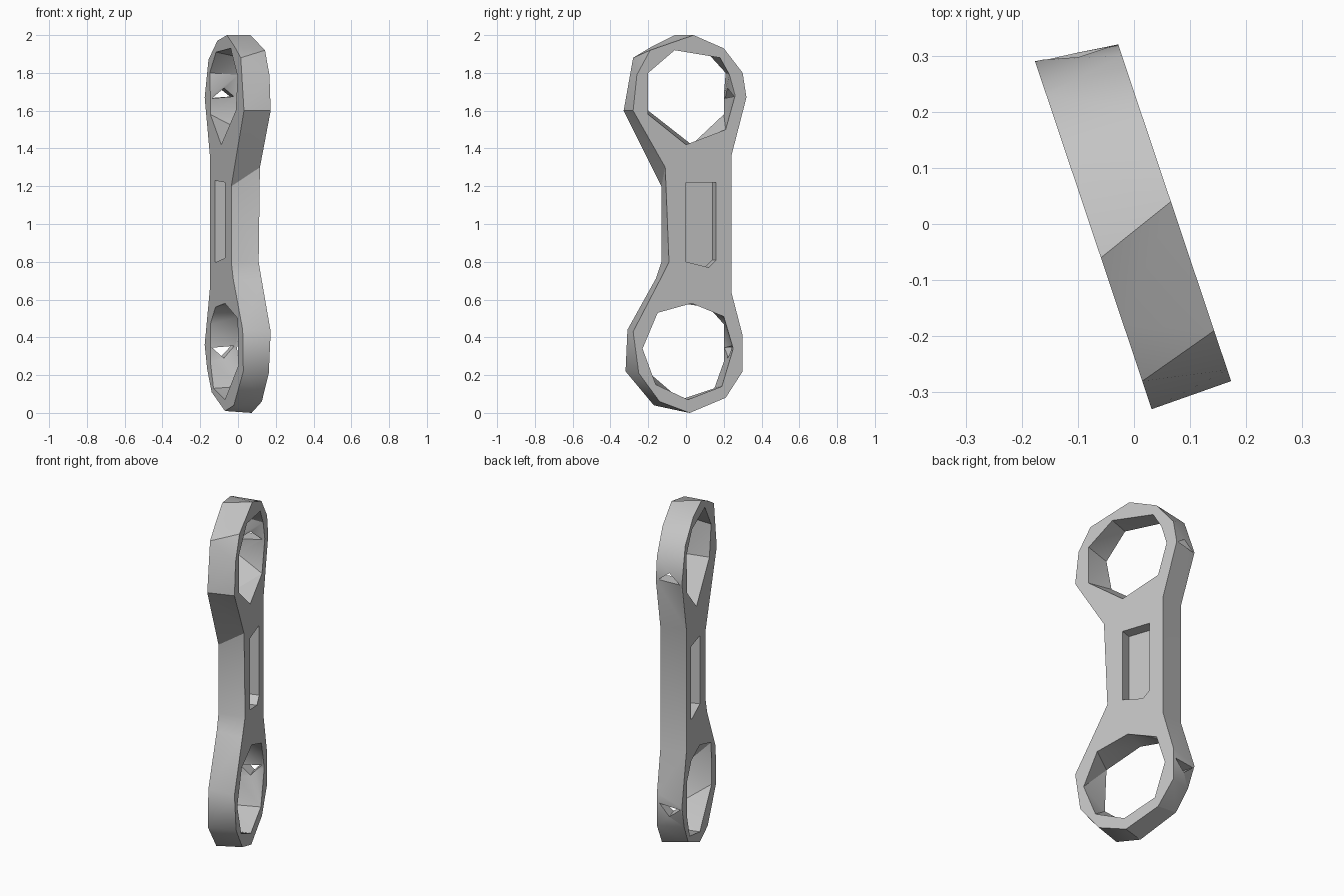
import bpy, bmesh, math
from mathutils import Vector

cube = bpy.data.objects.get("Cube")
if cube:
    bpy.data.objects.remove(cube, do_unlink=True)

# The plate stands turned about z: NORMAL crosses its thickness, ALONG its width
NORMAL = Vector((0.948, 0.318, 0))
ALONG = Vector((-0.318, 0.948, 0))
HALF = 0.075

grey = bpy.data.materials.new("plain_grey")
grey.use_nodes = True
colour = (0.55, 0.55, 0.55, 1)
grey.diffuse_color = colour
grey.node_tree.nodes["Principled BSDF"].inputs["Base Color"].default_value = colour

# Profiles as (y, z) points lying on the two broad faces
outline_right = [
    (.04, 2), (.2, 1.93), (.3, 1.8), (.32, 1.67), (.24, 1.36), (.24, .64),
    (.3, .41), (.3, .22), (.21, .08), (.02, 0), (-.14, .06), (-.25, .21),
    (-.28, .43), (-.14, .7), (-.09, .8), (-.11, 1.3), (-.28, 1.6),
    (-.26, 1.79), (-.19, 1.92)]
outline_left = [
    (-.06, 2), (.09, 1.97), (.23, 1.87), (.29, 1.67), (.21, 1.37), (.21, .65),
    (.29, .36), (.25, .23), (.18, .11), (-.03, .01), (-.17, .04), (-.32, .22),
    (-.31, .44), (-.16, .71), (-.13, .8), (-.13, 1.2), (-.33, 1.6),
    (-.28, 1.88), (-.18, 1.94)]
upper_hole_right = [(-.2, 1.8), (-.06, 1.92), (.18, 1.88), (.23, 1.79),
                    (.26, 1.68), (.21, 1.5), (0, 1.42), (-.2, 1.58)]
upper_hole_left = [(-.23, 1.78), (-.12, 1.93), (.11, 1.91), (.21, 1.8),
                   (.2, 1.68), (.2, 1.58), (.03, 1.42), (-.2, 1.6)]
lower_hole_right = [(-.23, .34), (-.15, .53), (.03, .58), (.2, .51),
                    (.25, .34), (.19, .14), (.01, .07), (-.16, .15)]
lower_hole_left = [(-.24, .25), (-.23, .5), (-.03, .58), (.12, .56),
                   (.2, .47), (.2, .27), (.15, .13), (-.03, .07)]
slot_right = [(0, 1.22), (.16, 1.22), (.16, .81), (.12, .77), (0, .8)]
slot_left = [(-.03, 1.22), (.13, 1.23), (.13, .8), (.1, .8), (-.03, .82)]


def add_loop(bm, points, side):
    """Ring of vertices on one broad face of the plate."""
    verts = []
    for y, z in points:
        x = (side * HALF - NORMAL.y * y) / NORMAL.x
        verts.append(bm.verts.new((x, y, z)))
    for a, b in zip(verts, verts[1:] + verts[:1]):
        bm.edges.new((a, b))
    return verts


def join_loops(bm, first, second):
    """Walls between two rings of equal length."""
    n = len(first)
    for i in range(n):
        j = (i + 1) % n
        bm.faces.new((first[i], first[j], second[j], second[i]))


def ring_edges(bm, loops):
    edges = []
    for loop in loops:
        for a, b in zip(loop, loop[1:] + loop[:1]):
            edges.append(bm.edges.get((a, b)))
    return edges


def finish(bm, name):
    bmesh.ops.recalc_face_normals(bm, faces=bm.faces[:])
    mesh = bpy.data.meshes.new(name)
    bm.to_mesh(mesh)
    bm.free()
    mesh.materials.append(grey)
    obj = bpy.data.objects.new(name, mesh)
    bpy.context.collection.objects.link(obj)
    return obj


# Link plate: two broad faces, walls, and a blind slot on each face
bm = bmesh.new()
sides = {
    1: [outline_right, upper_hole_right, lower_hole_right, slot_right],
    -1: [outline_left, upper_hole_left, lower_hole_left, slot_left]}
rings = {}
for side, profiles in sides.items():
    loops = [add_loop(bm, points, side) for points in profiles]
    rings[side] = loops
    bmesh.ops.triangle_fill(bm, use_beauty=True, use_dissolve=False,
                            edges=ring_edges(bm, loops), normal=NORMAL * side)
    slot = loops[-1]
    floor = [bm.verts.new(v.co - NORMAL * side * 0.066) for v in slot]
    join_loops(bm, slot, floor)
    bm.faces.new(floor)
for right, left in zip(rings[1][:3], rings[-1][:3]):
    join_loops(bm, right, left)
bmesh.ops.triangulate(bm, faces=[f for f in bm.faces if len(f.verts) == 4])
plate = finish(bm, "link_plate")


def cut_notch(name, base, apex):
    """Small triangular opening through the outer wall of a ring."""
    bm = bmesh.new()
    section = [(-0.065, base), (0.06, base + 0.01), (0, apex)]
    ends = []
    for reach in (0.16, 0.45):
        ends.append([bm.verts.new(NORMAL * t + ALONG * reach + Vector((0, 0, z)))
                     for t, z in section])
        bm.faces.new(ends[-1])
    join_loops(bm, *ends)
    cutter = finish(bm, name)
    cutter.hide_render = True
    mod = plate.modifiers.new(name, "BOOLEAN")
    mod.operation = "DIFFERENCE"
    mod.solver = "EXACT"
    mod.object = cutter
    bpy.context.view_layer.objects.active = plate
    bpy.ops.object.modifier_apply(modifier=mod.name)
    bpy.data.objects.remove(cutter, do_unlink=True)


cut_notch("upper_notch", 1.665, 1.72)
cut_notch("lower_notch", 0.345, 0.29)

# Soft shading along the walls, crisp rims
bpy.ops.object.select_all(action="DESELECT")
plate.select_set(True)
bpy.context.view_layer.objects.active = plate
bpy.ops.object.shade_smooth_by_angle(angle=math.radians(30))
